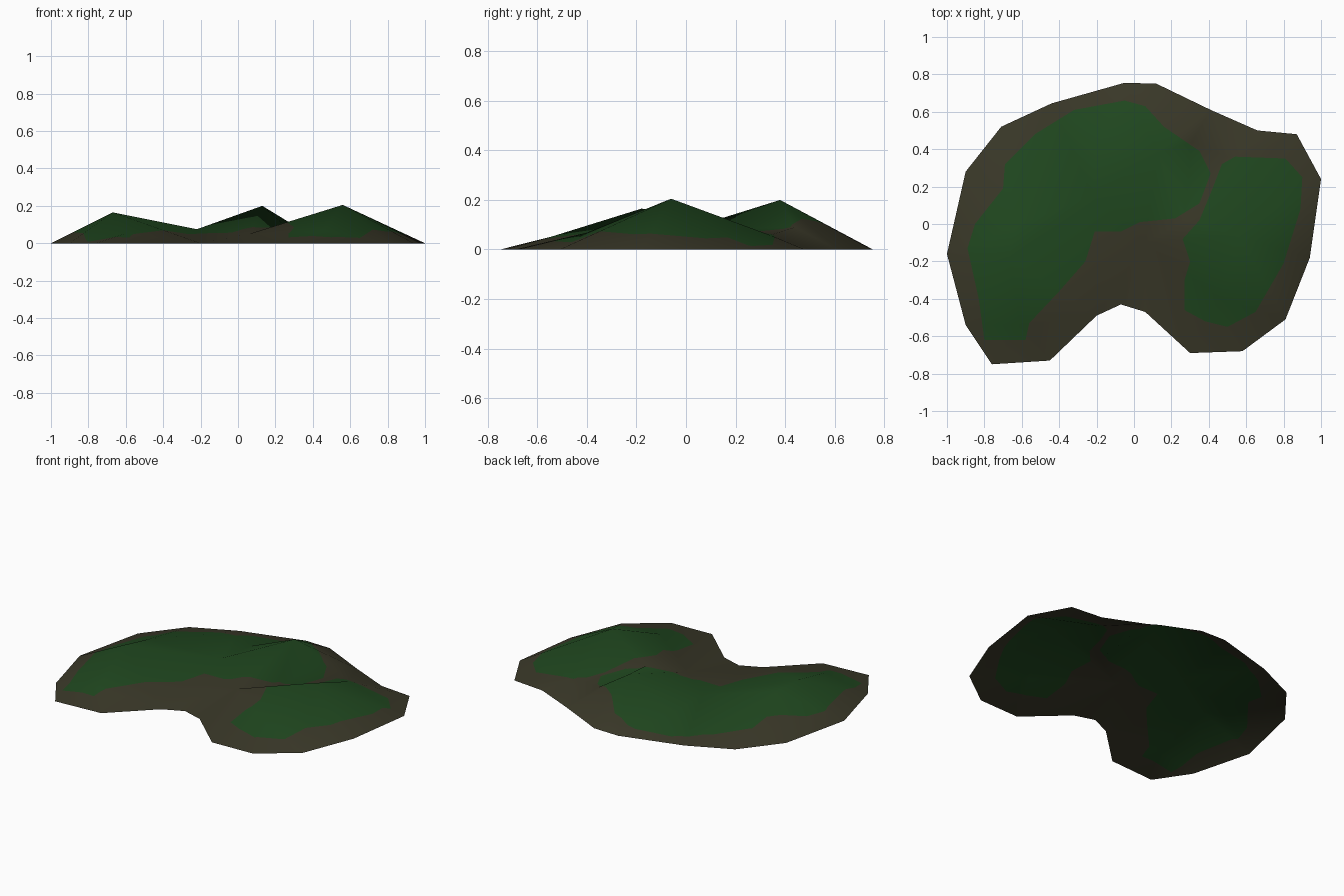
import bpy, bmesh
from mathutils import Vector, Matrix
from mathutils.geometry import delaunay_2d_cdt

cube = bpy.data.objects.get("Cube")
if cube:
    bpy.data.objects.remove(cube, do_unlink=True)


def make_material(name, colour):
    mat = bpy.data.materials.new(name)
    mat.use_nodes = True
    rgba = (*colour, 1.0)
    mat.diffuse_color = rgba
    node = mat.node_tree.nodes["Principled BSDF"]
    node.inputs["Base Color"].default_value = rgba
    node.inputs["Roughness"].default_value = 0.9
    return mat


# Shoreline, clockwise from the west end
shore = [(-1, -.16), (-.9, .28), (-.71, .52), (-.44, .645), (-.05, .755),
         (.12, .75), (.41, .61), (.66, .5), (.87, .48), (1, .24),
         (.94, -.18), (.81, -.51), (.58, -.68), (.3, -.69), (.06, -.47),
         (-.07, -.43), (-.2, -.49), (-.45, -.73), (-.76, -.75), (-.9, -.54)]

# Hill tops, then shoulders, saddles and hollows
heights = [(.56, -.06, .205), (.13, .38, .2), (-.67, -.18, .165),
           (-.63, -.01, .145), (-.6, -.54, .053), (.46, -.4, .068),
           (.54, .34, .058), (.31, .44, .09), (-.22, .15, .075),
           (.27, .02, .077), (.06, -.1, .05), (-.2, .42, .055)]
n = len(shore)
(east, north, west, west_shoulder, west_spur, east_spur, east_shoulder,
 north_shoulder, west_saddle, east_saddle, bay_head,
 north_hollow) = range(n, n + len(heights))

# Edges of the two grassy patches
west_grass = [(-.05, .66), (.06, .63), (.16, .52), (.35, .39), (.41, .27),
              (.35, .11), (.22, .03), (.03, .01), (-.07, -.04), (-.21, -.04),
              (-.26, -.2), (-.4, -.36), (-.56, -.53), (-.58, -.62),
              (-.8, -.62), (-.83, -.4), (-.89, -.13), (-.85, 0), (-.7, .19),
              (-.69, .32), (-.53, .48), (-.32, .61)]
east_grass = [(.54, .36), (.81, .35), (.9, .25), (.89, .08), (.8, -.21),
              (.65, -.47), (.5, -.55), (.38, -.52), (.27, -.46), (.27, -.3),
              (.3, -.2), (.26, -.08), (.35, .02), (.42, .19), (.47, .32)]
patches = [west_grass, east_grass]


def fan(centre, *ring):
    return [(centre, b, a) for a, b in zip(ring, ring[1:])]


# Coarse facets: fans around each top, shoulder and saddle
points = [Vector((x, y, 0)) for x, y in shore] + [Vector(p) for p in heights]
facets = fan(east, east_shoulder, *range(9, 12), east_spur, bay_head,
             east_saddle, east_shoulder)
facets += fan(east_spur, *range(11, 15), bay_head)
facets += fan(bay_head, 14, 15, 16, west_saddle, north, east_saddle)
facets += fan(north, *range(4, 7), north_shoulder, east_saddle)
facets += fan(north_hollow, west_saddle, 3, 4, north, west_saddle)
facets += fan(north_shoulder, 6, east_shoulder, east_saddle)
facets += fan(east_shoulder, *range(6, 10))
facets += fan(west, west_saddle, 16, west_spur, 19, 0, west_shoulder, west_saddle)
facets += fan(west_spur, *range(16, 20))
facets += fan(west_shoulder, *range(4), west_saddle)

coarse = bmesh.new()
corners = [coarse.verts.new(p) for p in points]
for f in facets:
    coarse.faces.new([corners[i] for i in f])
coarse.normal_update()
normals = [v.normal.copy() for v in corners]
coarse.free()

solvers = [Matrix(([points[i].x for i in f], [points[i].y for i in f],
                   (1, 1, 1))).inverted() for f in facets]


def locate(p):
    """Facet holding a plan point, with its corner weights."""
    flat = Vector((p.x, p.y, 1))
    options = [(m @ flat, f) for m, f in zip(solvers, facets)]
    return max(options, key=lambda o: min(o[0]))


def blend(values, weights, facet):
    return sum((values[i] * w for i, w in zip(facet, weights)), Vector((0, 0, 0)))


def inside(p, loop):
    hit = False
    for (ax, ay), (bx, by) in zip(loop, loop[1:] + loop[:1]):
        if (ay > p.y) != (by > p.y) and p.x < ax + (p.y - ay) * (bx - ax) / (by - ay):
            hit = not hit
    return hit


# Cut the grass edges into the facets
plan = [p.to_2d() for p in points]
edges = [(f[i], f[i - 1]) for f in facets for i in range(3)]
edges = sorted({tuple(sorted(e)) for e in edges})
for loop in patches:
    start, size = len(plan), len(loop)
    plan += [Vector(p) for p in loop]
    edges += [(start + i, start + (i + 1) % size) for i in range(size)]
plan, _, triangles, *_ = delaunay_2d_cdt(plan, edges, [], 0, 1e-5)

# Lift the cut plan onto the hills
verts, smooth_normals = [], []
for p in plan:
    weights, facet = locate(p)
    verts.append(blend(points, weights, facet))
    smooth_normals.append(blend(normals, weights, facet).normalized())

faces, slots = [], []
for tri in triangles:
    middle = sum((plan[i] for i in tri), Vector((0, 0))) / 3
    if min(locate(middle)[0]) > -1e-4:
        faces.append(tuple(tri))
        slots.append(int(any(inside(middle, loop) for loop in patches)))

mesh = bpy.data.meshes.new("island")
mesh.from_pydata(verts, [], faces)
mesh.materials.append(make_material("brown_earth", (.041, .039, .021)))
mesh.materials.append(make_material("dark_green_grass", (.014, .063, .0135)))
for poly, slot in zip(mesh.polygons, slots):
    poly.material_index = slot
    poly.use_smooth = True
mesh.update()
mesh.normals_split_custom_set_from_vertices(smooth_normals)

island = bpy.data.objects.new("island", mesh)
bpy.context.collection.objects.link(island)
